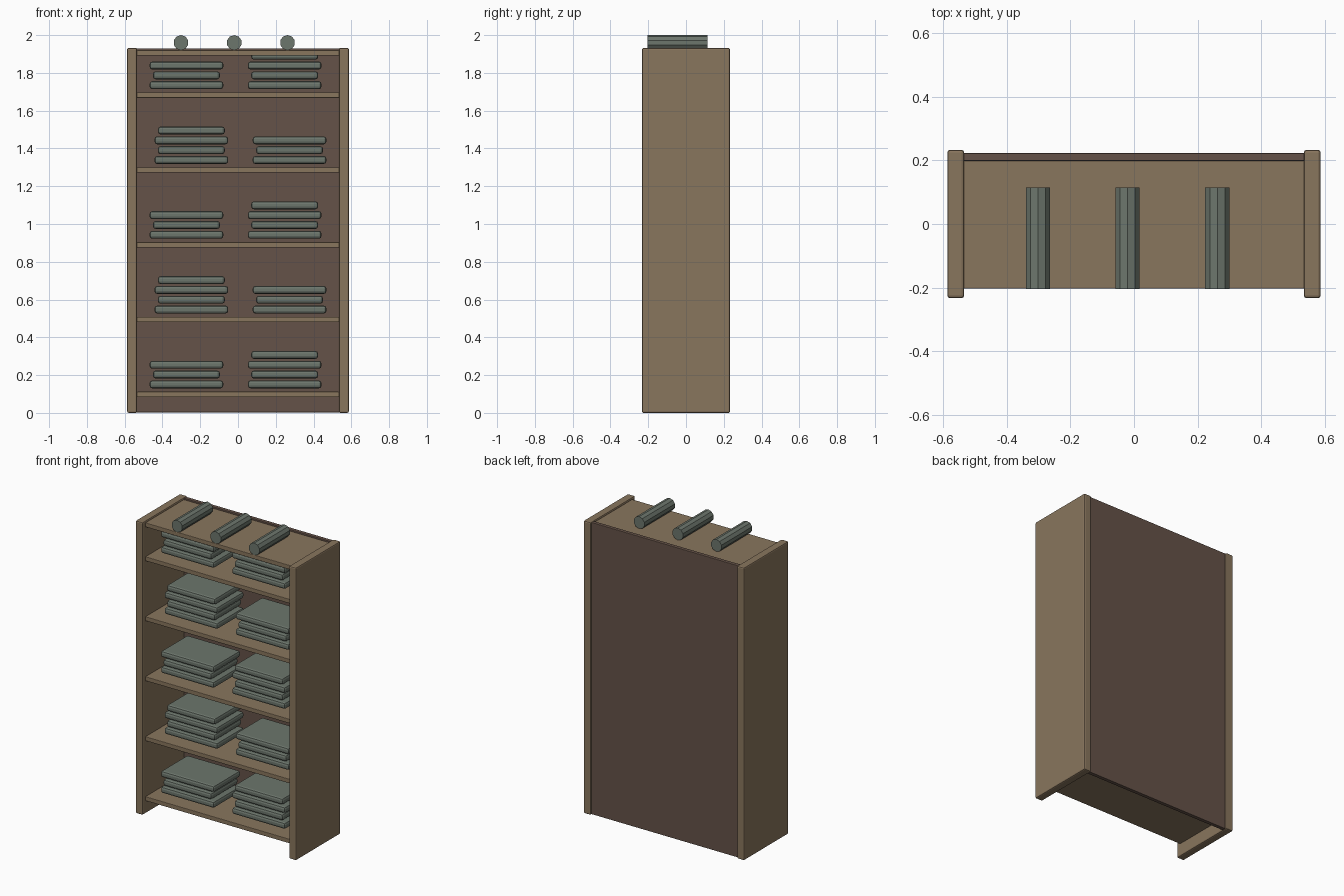
import bpy
import math

if "Cube" in bpy.data.objects:
    bpy.data.objects.remove(bpy.data.objects["Cube"])


def material(name, rgb):
    m = bpy.data.materials.new(name)
    m.diffuse_color = (*rgb, 1)
    m.use_nodes = True
    m.node_tree.nodes["Principled BSDF"].inputs["Base Color"].default_value = m.diffuse_color
    return m


wood = material("wood", (0.25, 0.18, 0.11))
dark_wood = material("dark_wood", (0.13, 0.085, 0.065))
cover = material("book_cover", (0.15, 0.18, 0.15))


def box(name, x, y, z, mat, bevel):
    """Bevelled box from (min, max) ranges."""
    ranges = (x, y, z)
    bpy.ops.mesh.primitive_cube_add(size=1, location=[(a + b) / 2 for a, b in ranges])
    ob = bpy.context.object
    ob.name = name
    ob.scale = [b - a for a, b in ranges]
    bpy.ops.object.transform_apply(location=False, rotation=False, scale=True)
    ob.data.materials.append(mat)
    mod = ob.modifiers.new("bevel", 'BEVEL')
    mod.width = bevel
    mod.segments = 2
    return ob


# Carcass: two side panels, back panel and top board
for side, x in (("left", (-0.587, -0.534)), ("right", (0.534, 0.587))):
    box(side + "_side_panel", x, (-0.233, 0.233), (0, 1.932), wood, 0.008)
box("back_panel", (-0.536, 0.536), (0.198, 0.223), (0.003, 1.93), dark_wood, 0.003)
box("top_board", (-0.536, 0.536), (-0.203, 0.2), (1.892, 1.92), wood, 0.003)

# Shelves, each with two stacks of books alternating 3 and 4 high
for i in range(5):
    z = 0.098 + 0.396 * i
    box(f"shelf_{i + 1}", (-0.536, 0.536), (-0.203, 0.2), (z - 0.014, z + 0.014), wood, 0.003)
    shift = -0.013 if i % 2 == 0 else 0.013
    for s, (side, base) in enumerate((("left", -0.26), ("right", 0.26))):
        for k in range(3 + (i + s) % 2):
            cx = base + shift
            half = 0.195 if k % 2 == 0 else 0.177
            cz = z + 0.053 + 0.052 * k
            box(f"book_{i + 1}_{side}_{k + 1}", (cx - half, cx + half), (-0.142, 0.14),
                (cz - 0.021, cz + 0.021), cover, 0.014)

# Ten-sided scrolls lying on the top board, one edge pointing up
for i, x in enumerate((-0.302, -0.02, 0.262)):
    bpy.ops.mesh.primitive_cylinder_add(vertices=10, radius=0.04, depth=0.32,
                                        location=(x, -0.045, 1.96),
                                        rotation=(math.pi / 2, 0, 0))
    scroll = bpy.context.object
    scroll.name = f"scroll_{i + 1}"
    scroll.data.materials.append(cover)
